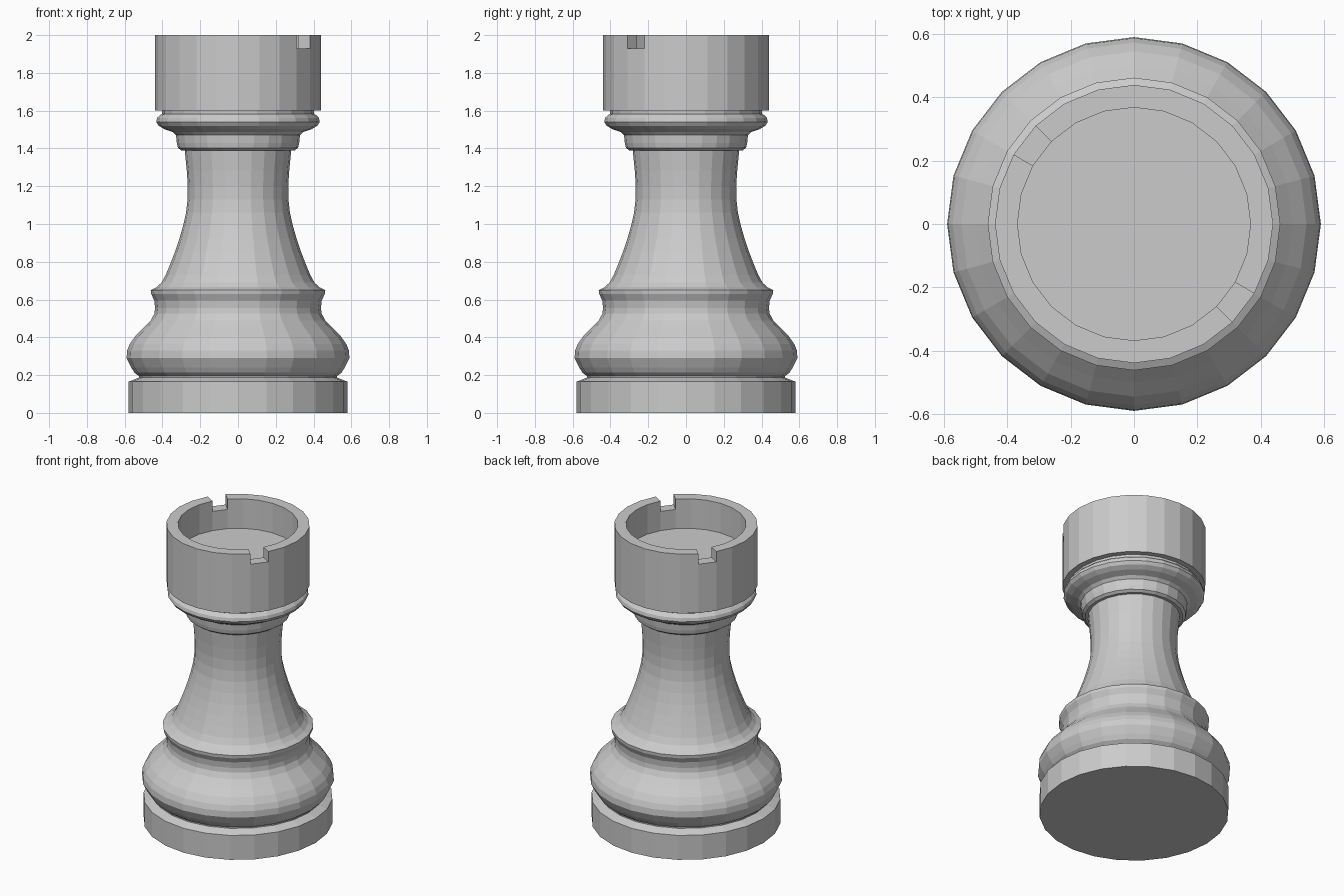
import bpy, bmesh
from math import sin, cos, pi

if "Cube" in bpy.data.objects:
    bpy.data.objects.remove(bpy.data.objects["Cube"])

SIDES = 24


def lathe(name, profile, cap_bottom=False, cap_top=False, notches=(), strip=0):
    """Revolve (radius, z) points; notches drop three strips of the rim to its lower level."""
    bm = bmesh.new()
    rings = [[bm.verts.new((r * cos(2 * pi * i / SIDES), r * sin(2 * pi * i / SIDES), z))
              for i in range(SIDES)] for r, z in profile]
    for k, (lo, hi) in enumerate(zip(rings, rings[1:])):
        for i in range(SIDES):
            if i in notches and strip <= k < strip + 3:
                continue
            j = (i + 1) % SIDES
            bm.faces.new((lo[i], lo[j], hi[j], hi[i]))
    # Floor and two cheeks of each notch
    for i in notches:
        j = (i + 1) % SIDES
        a, b, c, d = rings[strip:strip + 4]
        bm.faces.new((a[i], a[j], d[j], d[i]))
        bm.faces.new((a[i], d[i], c[i], b[i]))
        bm.faces.new((a[j], b[j], c[j], d[j]))
    if cap_bottom:
        bm.faces.new(rings[0][::-1])
    if cap_top:
        bm.faces.new(rings[-1])
    mesh = bpy.data.meshes.new(name)
    bm.to_mesh(mesh)
    bm.free()
    obj = bpy.data.objects.new(name, mesh)
    bpy.context.collection.objects.link(obj)
    return obj


# Plinth with bevelled top
lathe("base", [(.58, 0), (.58, .165), (.525, .187), (.525, .195)], cap_bottom=True)

# Bulging foot up to the sharp ring
lathe("foot", [(.525, .195), (.548, .213), (.565, .24), (.59, .29), (.587, .33), (.573, .365),
               (.545, .405), (.50, .45), (.462, .49), (.443, .525), (.439, .555),
               (.443, .595), (.46, .63), (.462, .65)])

# Concave shaft
lathe("shaft", [(.462, .65), (.43, .666), (.405, .69), (.383, .73), (.358, .79), (.335, .85),
                (.311, .92), (.291, .99), (.275, 1.06), (.267, 1.13), (.266, 1.20),
                (.271, 1.28), (.282, 1.39)])

# Stepped collar with rounded lip
lathe("collar", [(.282, 1.39), (.30, 1.39), (.318, 1.403), (.324, 1.43), (.328, 1.47),
                 (.345, 1.487), (.39, 1.502), (.42, 1.52), (.433, 1.54), (.428, 1.562),
                 (.412, 1.578), (.402, 1.582), (.402, 1.60)])

# Hollow crown with two opposite notches
lathe("crown", [(.402, 1.60), (.439, 1.60), (.439, 1.93), (.439, 2.0), (.368, 2.0),
                (.368, 1.93), (.368, 1.80)],
      cap_top=True, notches=(9, 21), strip=2)
